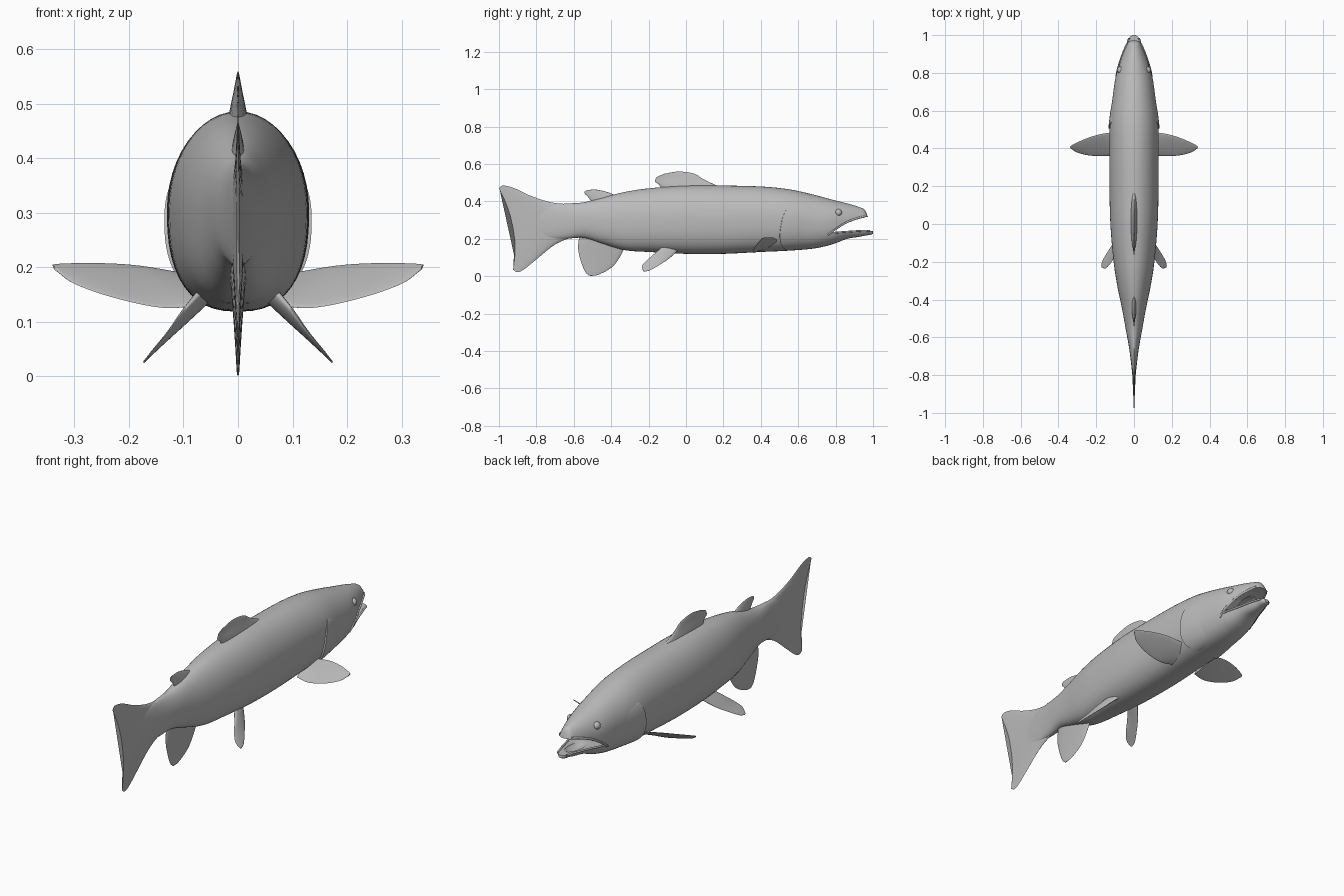
import bpy, bmesh, math
from mathutils import Vector

old = bpy.data.objects.get("Cube")
if old:
    bpy.data.objects.remove(old, do_unlink=True)

grey = bpy.data.materials.new("plain grey")
grey.use_nodes = True
grey.diffuse_color = (0.5, 0.5, 0.5, 1)
grey.node_tree.nodes["Principled BSDF"].inputs["Base Color"].default_value = grey.diffuse_color


def resample(points, count):
    """Smooth curve through tuples of any length."""
    pts = [Vector(p) for p in points]
    last = len(pts) - 1
    result = []
    for k in range(count + 1):
        u = k / count * last
        i = min(int(u), last - 1)
        t = u - i
        b, c = pts[i], pts[i + 1]
        a = pts[i - 1] if i > 0 else b * 2 - c
        d = pts[i + 2] if i + 2 <= last else c * 2 - b
        result.append(b + (c - a) * (t / 2)
                      + (a * 2 - b * 5 + c * 4 - d) * (t * t / 2)
                      + (b * 3 - a - c * 3 + d) * (t ** 3 / 2))
    return result


def finish(obj, angle=40):
    bpy.ops.object.select_all(action="DESELECT")
    obj.select_set(True)
    bpy.context.view_layer.objects.active = obj
    bpy.ops.object.shade_smooth_by_angle(angle=math.radians(angle))
    return obj


def loft(name, rings, closed=True, caps=True):
    """Skin a row of point rings."""
    bm = bmesh.new()
    rows = [[bm.verts.new(p) for p in ring] for ring in rings]
    size = len(rows[0])
    for r, s in zip(rows, rows[1:]):
        for j in range(size if closed else size - 1):
            k = (j + 1) % size
            bm.faces.new((r[j], r[k], s[k], s[j]))
    if caps:
        bm.faces.new(rows[0])
        bm.faces.new(rows[-1])
    bmesh.ops.recalc_face_normals(bm, faces=bm.faces)
    mesh = bpy.data.meshes.new(name)
    bm.to_mesh(mesh)
    bm.free()
    mesh.materials.append(grey)
    obj = bpy.data.objects.new(name, mesh)
    bpy.context.collection.objects.link(obj)
    return obj


# Body stations: y, back height, belly height, half width
STATIONS = resample([
    (-.86, .32, .24, .003), (-.75, .375, .2, .014), (-.65, .388, .2, .027),
    (-.55, .395, .205, .045), (-.45, .42, .175, .063), (-.33, .45, .14, .088),
    (-.2, .47, .13, .108), (0, .485, .12, .125), (.2, .485, .12, .13),
    (.4, .48, .13, .13), (.55, .465, .137, .127), (.68, .437, .148, .112),
    (.78, .41, .17, .097), (.86, .39, .2, .073), (.92, .372, .21, .053),
    (.955, .355, .217, .04), (.975, .31, .22, .032), (.99, .27, .223, .022),
    (1, .245, .228, .01)], 126)
FULLNESS = 2.5  # squareness of the belly half


def section(y):
    for a, b in zip(STATIONS, STATIONS[1:]):
        if a[0] <= y <= b[0]:
            return a.lerp(b, (y - a[0]) / (b[0] - a[0]))
    return STATIONS[-1]


def skin(station, angle, out=0):
    y, top, low, wide = station
    c, s = math.cos(angle), math.sin(angle)
    p = 1 if s >= 0 else 2 / FULLNESS
    x = math.copysign(abs(c) ** p, c) * wide
    z = (top + low) / 2 + math.copysign(abs(s) ** p, s) * (top - low) / 2
    return Vector((x + c * out, y, z + s * out))


def half_width(y, z):
    _, top, low, wide = section(y)
    rel = (z - (top + low) / 2) / ((top - low) / 2)
    n = 2 if rel >= 0 else FULLNESS
    return wide * max(0, 1 - abs(rel) ** n) ** (1 / n)


body = loft("body", [[skin(s, math.tau * j / 48) for j in range(48)] for s in STATIONS])


# Open mouth: a wedge through the head and a hollow inside it
def carve(target, cutter):
    cutter.hide_render = True
    mod = target.modifiers.new("cut", "BOOLEAN")
    mod.operation, mod.object, mod.solver = "DIFFERENCE", cutter, "EXACT"
    bpy.ops.object.select_all(action="DESELECT")
    bpy.context.view_layer.objects.active = target
    target.select_set(True)
    bpy.ops.object.modifier_apply(modifier=mod.name)
    bpy.data.objects.remove(cutter, do_unlink=True)


upper = [(.77, .232), (.81, .26), (.86, .287), (.92, .308), (.96, .316), (1.05, .32)]
lower = [(1.05, .243), (.94, .243), (.85, .236)]
carve(body, loft("mouth_cutter", [[(x, y, z) for y, z in upper + lower] for x in (-.2, .2)]))
bpy.ops.mesh.primitive_uv_sphere_add(segments=24, ring_count=12, radius=1, location=(0, .87, .265))
hollow = bpy.context.object
hollow.scale = (.042, .1, .042)
hollow.data.materials.append(grey)
bpy.context.view_layer.update()
carve(body, hollow)
finish(body)


# Fins: lens-shaped sheets between a leading and a trailing edge
def fin(name, lead, trail, root, tip, bow=0, mirror=False):
    steps, around = 20, 24
    lead, trail = resample(lead, steps), resample(trail, steps)
    normal = (trail[0] - lead[0]).cross(lead[steps // 2] - lead[0]).normalized()
    for side in ((1, -1) if mirror else (1,)):
        rings = []
        for i, (a, b) in enumerate(zip(lead, trail)):
            u = i / steps
            thick = tip + (root - tip) * (1 - u) ** 2
            ring = []
            for j in range(around):
                t = math.tau * j / around
                p = a.lerp(b, (1 - math.cos(t)) / 2) + normal * (thick * math.sin(t))
                p.y += bow * u ** 3 * math.sin(t) ** 2
                ring.append((p.x * side, p.y, p.z))
            rings.append(ring)
        label = name if not mirror else ("left_" if side > 0 else "right_") + name
        finish(loft(label, rings), 60)


def mid(*pairs):
    return [(0, y, z) for y, z in pairs]


fin("dorsal_fin", mid((.2, .47), (.1, .515), (.045, .548), (-.04, .56), (-.12, .547)),
    mid((-.13, .465), (-.145, .49), (-.16, .5), (-.166, .51), (-.158, .53)), .02, .002)
fin("adipose_fin", mid((-.36, .425), (-.42, .45), (-.48, .463), (-.53, .461)),
    mid((-.5, .39), (-.525, .425), (-.54, .44), (-.542, .452)), .014, .002)
fin("anal_fin", mid((-.32, .17), (-.355, .1), (-.4, .045), (-.47, .008), (-.51, .002)),
    mid((-.57, .22), (-.577, .15), (-.562, .08), (-.54, .025), (-.52, .005)), .016, .002)
fin("tail_fin", mid((-.6, .384), (-.72, .395), (-.83, .43), (-.92, .472), (-.98, .485), (-1, .47)),
    mid((-.6, .213), (-.7, .17), (-.8, .09), (-.865, .038), (-.9, .022), (-.925, .035)),
    .02, .002, bow=.04)
fin("pectoral_fin",
    [(.08, .49, .185), (.18, .475, .203), (.26, .45, .208), (.32, .422, .207), (.34, .41, .205)],
    [(.07, .37, .13), (.14, .36, .126), (.23, .362, .145), (.3, .378, .17), (.335, .4, .195)],
    .008, .002, mirror=True)
fin("pelvic_fin",
    [(.055, -.04, .14), (.1, -.09, .095), (.135, -.14, .062), (.165, -.19, .033), (.173, -.22, .025)],
    [(.07, -.13, .155), (.1, -.17, .12), (.125, -.21, .085), (.15, -.235, .055), (.17, -.23, .03)],
    .012, .002, mirror=True)


# Gill covers: raised shells with a curved rear lip
def gill_cover(side):
    grid = []
    for i in range(25):
        s = i / 24
        angle = math.radians(-80 + 108 * s)
        row = []
        for t in [0, .01, .03] + [k / 10 for k in range(1, 11)]:
            y = .5 + .05 * (2 * s - 1) ** 2 + .2 * t
            rise = -.006 if t == 0 else .012 * math.sin(math.pi * s) ** .5 * (1 - t) - .004
            p = skin(section(y), angle, rise)
            row.append((p.x * side, p.y, p.z))
        grid.append(row)
    return grid


# Lips follow the edges of the mouth on the skin
def lip(name, path, side, radius):
    rings = []
    for y, z in resample(path, 20):
        c = Vector((half_width(y, z) * side, y, z))
        rings.append([c + Vector((math.cos(a), 0, math.sin(a))) * radius
                      for a in (math.tau * j / 10 for j in range(10))])
    finish(loft(name, rings), 60)


for side, word in ((1, "left"), (-1, "right")):
    finish(loft(word + "_gill_cover", gill_cover(side), closed=False, caps=False), 50)
    lip(word + "_upper_lip", [(.757, .22), (.8, .252), (.86, .289), (.92, .311), (.958, .32)], side, .006)
    lip(word + "_lower_lip", [(.78, .232), (.86, .238), (.94, .243), (.985, .242)], side, .005)
    bpy.ops.mesh.primitive_uv_sphere_add(segments=24, ring_count=16, radius=.019,
                                         location=(side * (half_width(.815, .34) - .008), .815, .34))
    eye = bpy.context.object
    eye.name = word + "_eye"
    eye.data.materials.append(grey)
    finish(eye, 60)
